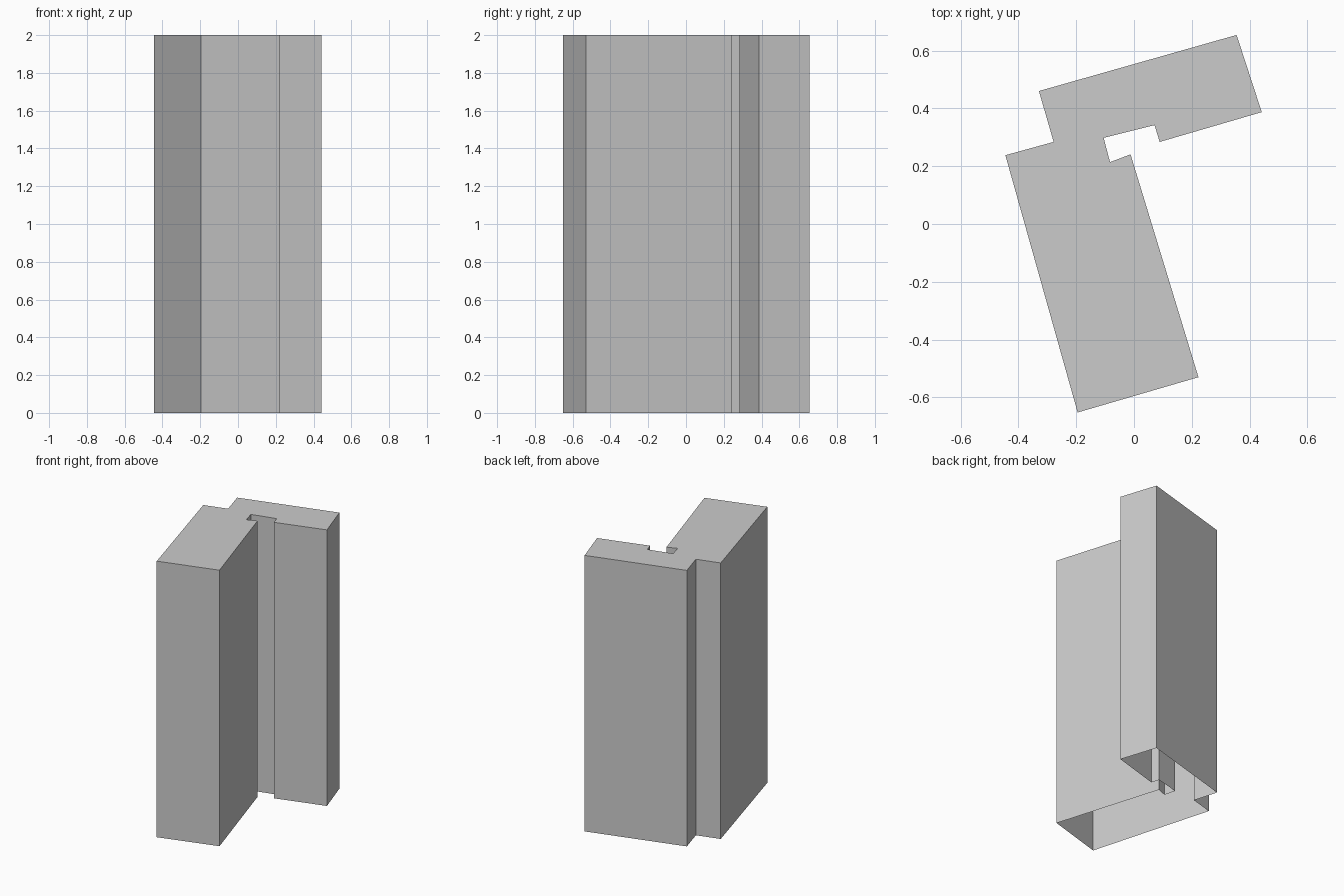
import bpy, bmesh

if "Cube" in bpy.data.objects:
    bpy.data.objects.remove(bpy.data.objects["Cube"])

HEIGHT = 2.0

# Plan outline, counter-clockwise: post, notch, angled wing, rear step
OUTLINE = [
    (-0.195, -0.652), (0.223, -0.530), (-0.012, 0.241), (-0.083, 0.214),
    (-0.105, 0.298), (0.071, 0.342), (0.089, 0.284), (0.442, 0.387),
    (0.355, 0.654), (-0.329, 0.460), (-0.278, 0.284), (-0.445, 0.238),
]

bm = bmesh.new()

# Top cap
top = bm.faces.new([bm.verts.new((x, y, HEIGHT)) for x, y in OUTLINE])

# Walls drawn down to the ground; the underside stays open
ext = bmesh.ops.extrude_edge_only(bm, edges=list(top.edges))
lower = [v for v in ext["geom"] if isinstance(v, bmesh.types.BMVert)]
bmesh.ops.translate(bm, verts=lower, vec=(0, 0, -HEIGHT))

# Outward normals
bmesh.ops.recalc_face_normals(bm, faces=bm.faces[:])
bm.normal_update()
if top.normal.z < 0:
    bmesh.ops.reverse_faces(bm, faces=bm.faces[:])

mesh = bpy.data.meshes.new("wall_block")
bm.to_mesh(mesh)
bm.free()
block = bpy.data.objects.new("wall_block", mesh)
bpy.context.collection.objects.link(block)
